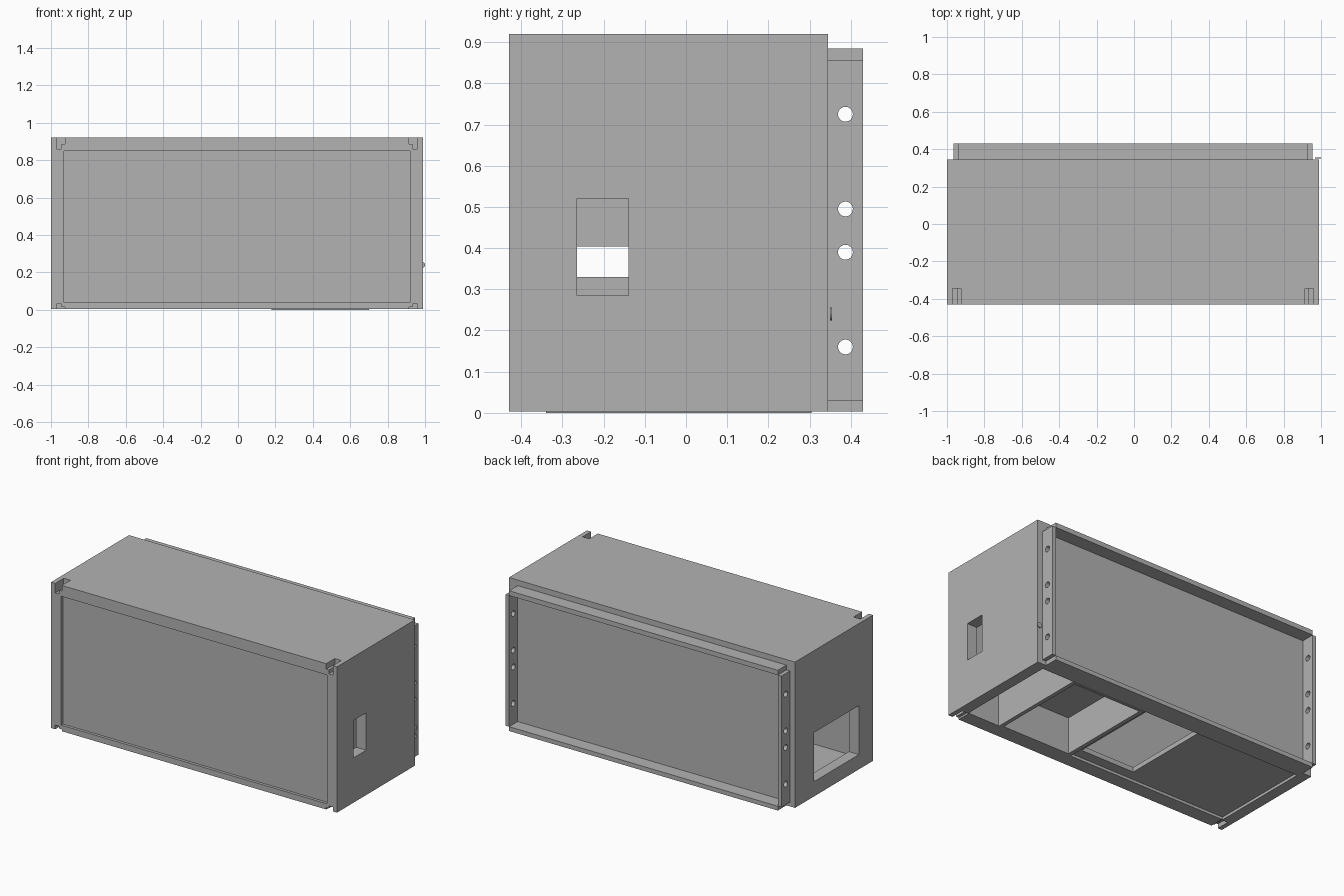
import bpy
import math

old = bpy.data.objects.get("Cube")
if old:
    bpy.data.objects.remove(old)

grey = bpy.data.materials.new("plain grey")
grey.use_nodes = True
colour = (0.45, 0.45, 0.45, 1)
grey.diffuse_color = colour
grey.node_tree.nodes["Principled BSDF"].inputs["Base Color"].default_value = colour

MID = -0.005  # middle of the body across x


def box(name, x, y, z):
    bpy.ops.mesh.primitive_cube_add(size=1)
    ob = bpy.context.object
    ob.name = name
    for v in ob.data.vertices:
        v.co = [lo if c < 0 else hi for c, (lo, hi) in zip(v.co, (x, y, z))]
    ob.data.materials.append(grey)
    return ob


def rod(name, x, y, z, radius, length, turn):
    bpy.ops.mesh.primitive_cylinder_add(vertices=24, radius=radius, depth=length,
                                        location=(x, y, z), rotation=turn)
    ob = bpy.context.object
    ob.name = name
    ob.data.materials.append(grey)
    return ob


def cut(target, cutter):
    cutter.hide_render = True
    mod = target.modifiers.new("cut", "BOOLEAN")
    mod.operation = "DIFFERENCE"
    mod.solver = "EXACT"
    mod.object = cutter
    bpy.context.view_layer.objects.active = target
    bpy.ops.object.modifier_apply(modifier=mod.name)
    bpy.data.objects.remove(cutter)


def span(side, a, b):
    return tuple(sorted((MID + side * a, MID + side * b)))


# Outer shell, hollow and open underneath
shell = box("shell", (-1, 0.99), (-0.43, 0.345), (0.003, 0.92))
cut(shell, box("cavity", (-0.93, 0.92), (-0.34, 0.305), (-0.1, 0.86)))
cut(shell, box("front_recess", (-0.93, 0.92), (-0.5, -0.412), (0.04, 0.85)))

# Side openings
cut(shell, box("small_opening", (0.9, 1.1), (-0.265, -0.14), (0.285, 0.52)))
cut(shell, box("large_opening", (-1.1, -0.9), (-0.29, 0.156), (0.096, 0.404)))

# Stepped notches in the four front corners
for side in (-1, 1):
    for inner, outer, top, bottom in ((0.92, 0.945, 0.885, 0.015),
                                      (0.938, 0.966, 0.86, 0.03)):
        for z in ((top, 1), (-0.1, bottom)):
            cut(shell, box("notch", span(side, inner, outer), (-0.5, -0.345), z))

# Rear flanges, with holes through the upright ones
for side, label in ((-1, "right"), (1, "left")):
    flange = box(label + "_flange", span(side, 0.935, 0.96), (0.34, 0.43), (0.03, 0.855))
    for z in (0.16, 0.39, 0.495, 0.725):
        cut(flange, rod("hole", MID + side * 0.95, 0.387, z, 0.018, 0.2,
                        (0, math.pi / 2, 0)))
box("top_flange", (-0.94, 0.93), (0.34, 0.43), (0.855, 0.885))
box("bottom_flange", (-0.94, 0.93), (0.34, 0.43), (0.003, 0.03))

# Inner housing, open underneath
housing = box("inner_housing", (0.18, 0.7), (-0.34, 0.305), (0, 0.33))
cut(housing, box("housing_hollow", (0.205, 0.675), (-0.325, 0.29), (-0.1, 0.23)))

# Recessed floor with its opening
plate = box("floor_plate", (-0.93, 0.18), (-0.34, 0.305), (0.02, 0.05))
cut(plate, box("floor_opening", (-0.225, 0.15), (-0.275, 0.295), (-0.1, 0.2)))

# Small round tab at the rear corner
rod("rear_tab", 0.984, 0.352, 0.24, 0.016, 0.006, (math.pi / 2, 0, 0))
